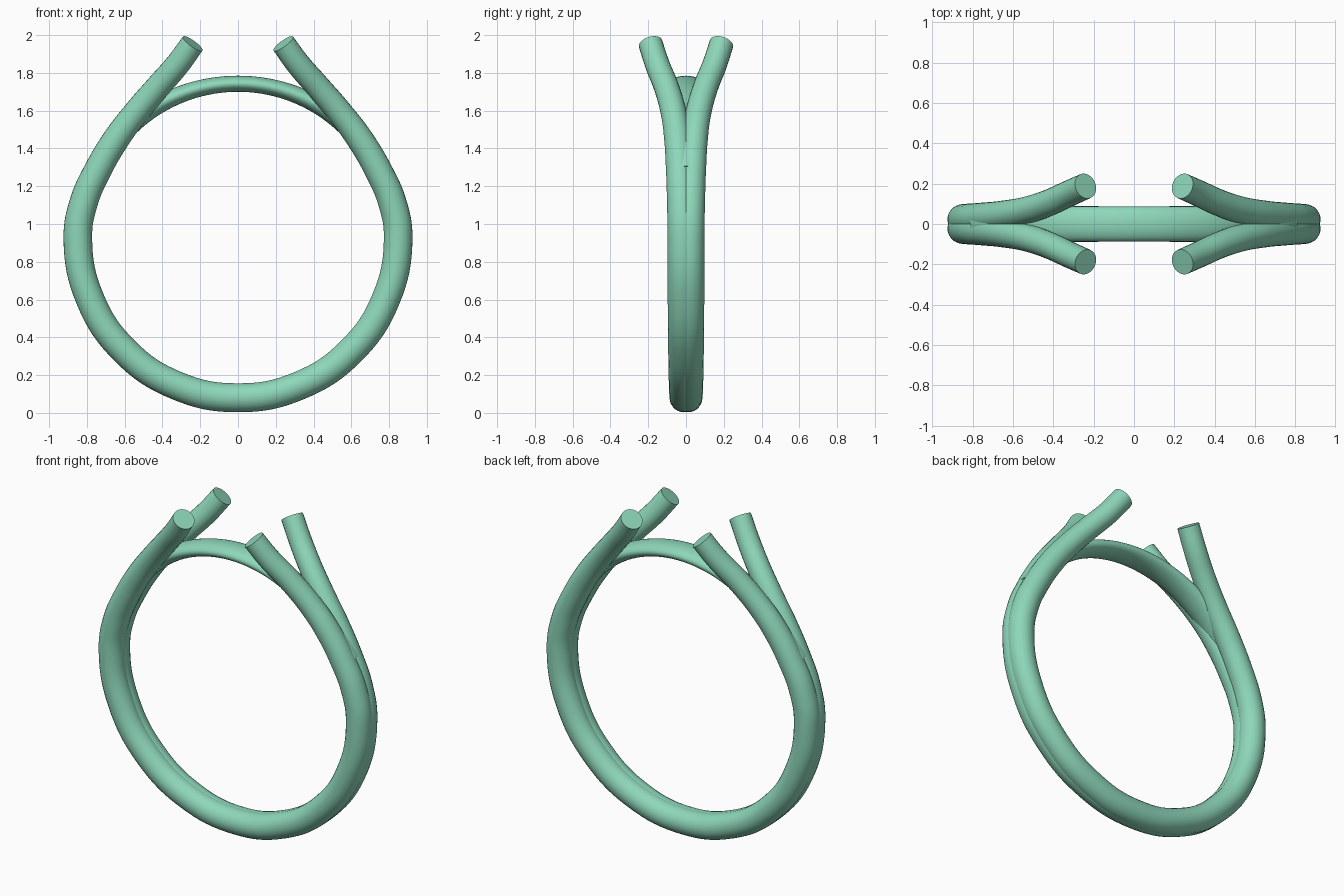
import bpy, bmesh
from math import sin, cos, pi, radians

if "Cube" in bpy.data.objects:
    bpy.data.objects.remove(bpy.data.objects["Cube"])

CZ, R = 0.928, 0.848          # ring centre height, tube centreline radius

mat = bpy.data.materials.new("green")
mat.diffuse_color = (0.27, 0.68, 0.49, 1)
mat.use_nodes = True
mat.node_tree.nodes["Principled BSDF"].inputs["Base Color"].default_value = mat.diffuse_color


def finish(ob):
    ob.data.materials.append(mat)
    bpy.ops.object.select_all(action='DESELECT')
    ob.select_set(True)
    bpy.context.view_layer.objects.active = ob
    bpy.ops.object.shade_smooth_by_angle(angle=radians(40))


# Half path of one wire: x, y, z, radius from the prong tip to the ring bottom
half = [(0.24, -0.188, 1.955, 0.064), (0.32, -0.152, 1.845, 0.065),
        (0.425, -0.104, 1.725, 0.066), (0.54, -0.066, 1.59, 0.068),
        (0.645, -0.045, 1.45, 0.071), (0.745, -0.033, 1.28, 0.073),
        (0.815, -0.026, 1.12, 0.075)]
for deg in (0, -22.5, -45, -67.5):
    a = radians(deg)
    half.append((R * cos(a), -0.010 - 0.012 * cos(a), CZ + R * sin(a), 0.076))
path = half + [(0, -0.010, CZ - R, 0.077)] + [(-x, y, z, r) for x, y, z, r in reversed(half)]

# Swept wire with two prong ends, mirrored to the back
cu = bpy.data.curves.new("wire_path", 'CURVE')
cu.dimensions = '3D'
cu.bevel_depth = 1.0
cu.bevel_resolution = 10
cu.resolution_u = 8
cu.use_fill_caps = True
sp = cu.splines.new('BEZIER')
sp.bezier_points.add(len(path) - 1)
for p, (x, y, z, r) in zip(sp.bezier_points, path):
    p.co = (x, y, z)
    p.radius = r
    p.handle_left_type = p.handle_right_type = 'AUTO'
wire = bpy.data.objects.new("split_band", cu)
bpy.context.collection.objects.link(wire)
bpy.context.view_layer.objects.active = wire
wire.select_set(True)
bpy.ops.object.convert(target='MESH')
wire = bpy.context.object
finish(wire)
mir = wire.modifiers.new("mirror", 'MIRROR')
mir.use_axis = (False, True, False)
mir.use_mirror_merge = False

# Thin arch closing the ring under the prongs, oval section
bm = bmesh.new()
rings, N, S = [], 64, 32
for i in range(N + 1):
    t = -1 + 2 * i / N
    a = pi / 2 - t * radians(65)
    h = 0.0425 + 0.02 * t * t              # radial half thickness
    ring = []
    for k in range(S):
        b = 2 * pi * k / S
        r = 0.772 + h + h * sin(b)
        ring.append(bm.verts.new((r * cos(a), 0.086 * cos(b), CZ + r * sin(a))))
    rings.append(ring)
for p, q in zip(rings, rings[1:]):
    for k in range(S):
        bm.faces.new((p[k], p[(k + 1) % S], q[(k + 1) % S], q[k]))
bm.faces.new(rings[0])
bm.faces.new(rings[-1])
bmesh.ops.recalc_face_normals(bm, faces=bm.faces)
me = bpy.data.meshes.new("top_arch")
bm.to_mesh(me)
arch = bpy.data.objects.new("top_arch", me)
bpy.context.collection.objects.link(arch)
finish(arch)
